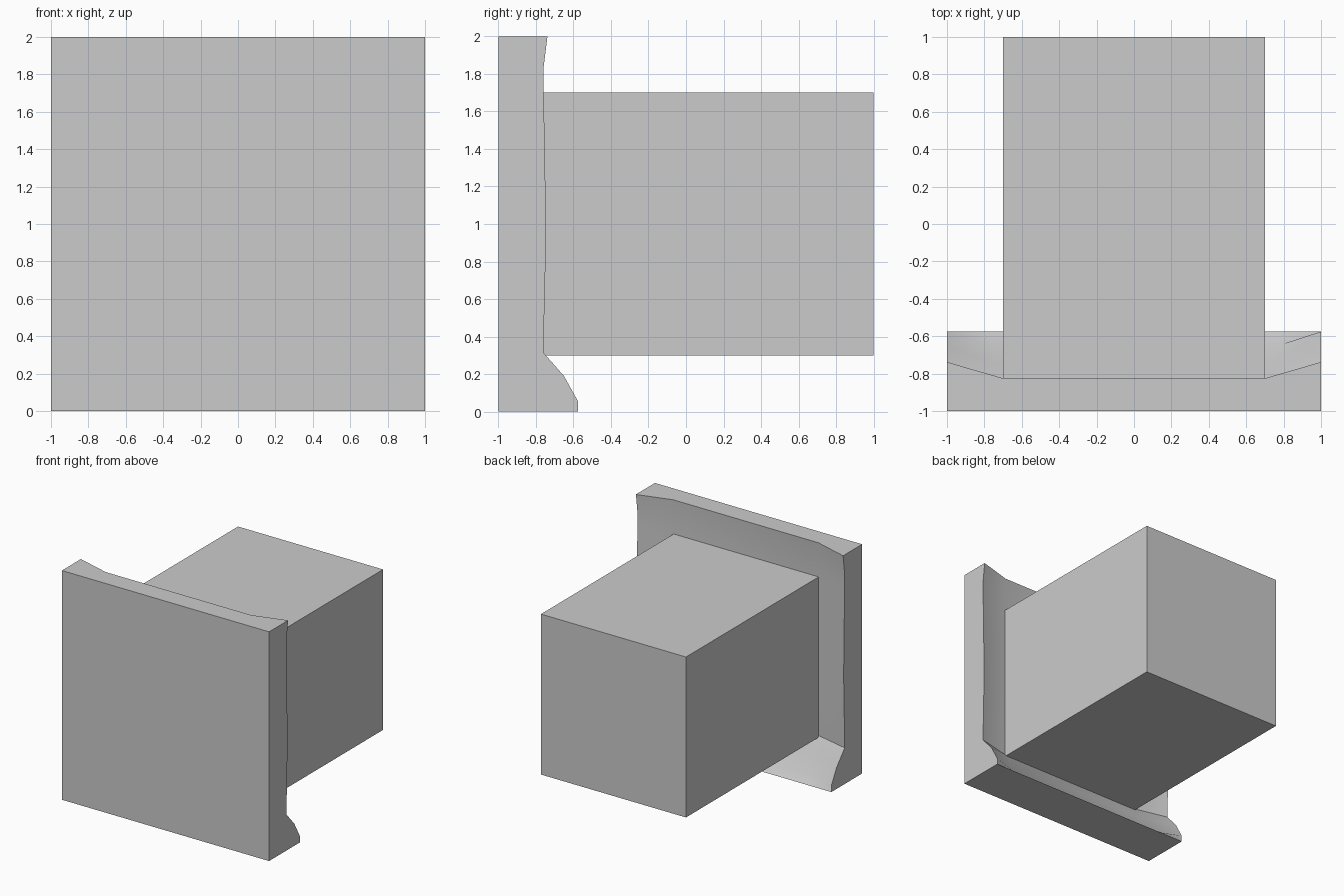
import bpy
import bmesh
from math import radians

cube = bpy.data.objects.get("Cube")
if cube:
    bpy.data.objects.remove(cube, do_unlink=True)

grey = bpy.data.materials.new("plain grey")
grey.use_nodes = True
colour = (0.6, 0.6, 0.6, 1)
grey.diffuse_color = colour
grey.node_tree.nodes["Principled BSDF"].inputs["Base Color"].default_value = colour


def finish(bm, name):
    bmesh.ops.recalc_face_normals(bm, faces=bm.faces)
    mesh = bpy.data.meshes.new(name)
    bm.to_mesh(mesh)
    bm.free()
    mesh.materials.append(grey)
    obj = bpy.data.objects.new(name, mesh)
    bpy.context.collection.objects.link(obj)
    return obj


# Front panel: cross-sections lofted upward, hollowed at the back, thick at the foot
# Each row: height, depth at the side edges, depth of the hollow, half width of the hollow
rows = [
    (0, -0.575, -0.575, 0.77),
    (0.055, -0.575, -0.65, 0.77),
    (0.19, -0.65, -0.745, 0.735),
    (0.315, -0.76, -0.83, 0.7),
    (0.95, -0.745, -0.83, 0.7),
    (1.7, -0.758, -0.83, 0.7),
    (1.84, -0.758, -0.83, 0.7),
    (2, -0.738, -0.825, 0.7),
]
bm = bmesh.new()
rings = []
for z, edge, hollow, half in rows:
    section = [(-1, -1), (1, -1), (1, edge), (half, hollow), (-half, hollow), (-1, edge)]
    rings.append([bm.verts.new((x, y, z)) for x, y in section])
for low, high in zip(rings, rings[1:]):
    for i in range(len(low)):
        j = (i + 1) % len(low)
        bm.faces.new((low[i], low[j], high[j], high[i]))
bm.faces.new(rings[0])
bm.faces.new(rings[-1])
panel = finish(bm, "front_panel")

bpy.ops.object.select_all(action="DESELECT")
panel.select_set(True)
bpy.context.view_layer.objects.active = panel
bpy.ops.object.shade_smooth_by_angle(angle=radians(30))

# Box body behind the panel
bm = bmesh.new()
bmesh.ops.create_cube(bm, size=1)
bmesh.ops.scale(bm, vec=(1.4, 1.86, 1.4), verts=bm.verts)
bmesh.ops.translate(bm, vec=(0, 0.07, 1), verts=bm.verts)
finish(bm, "box_body")
